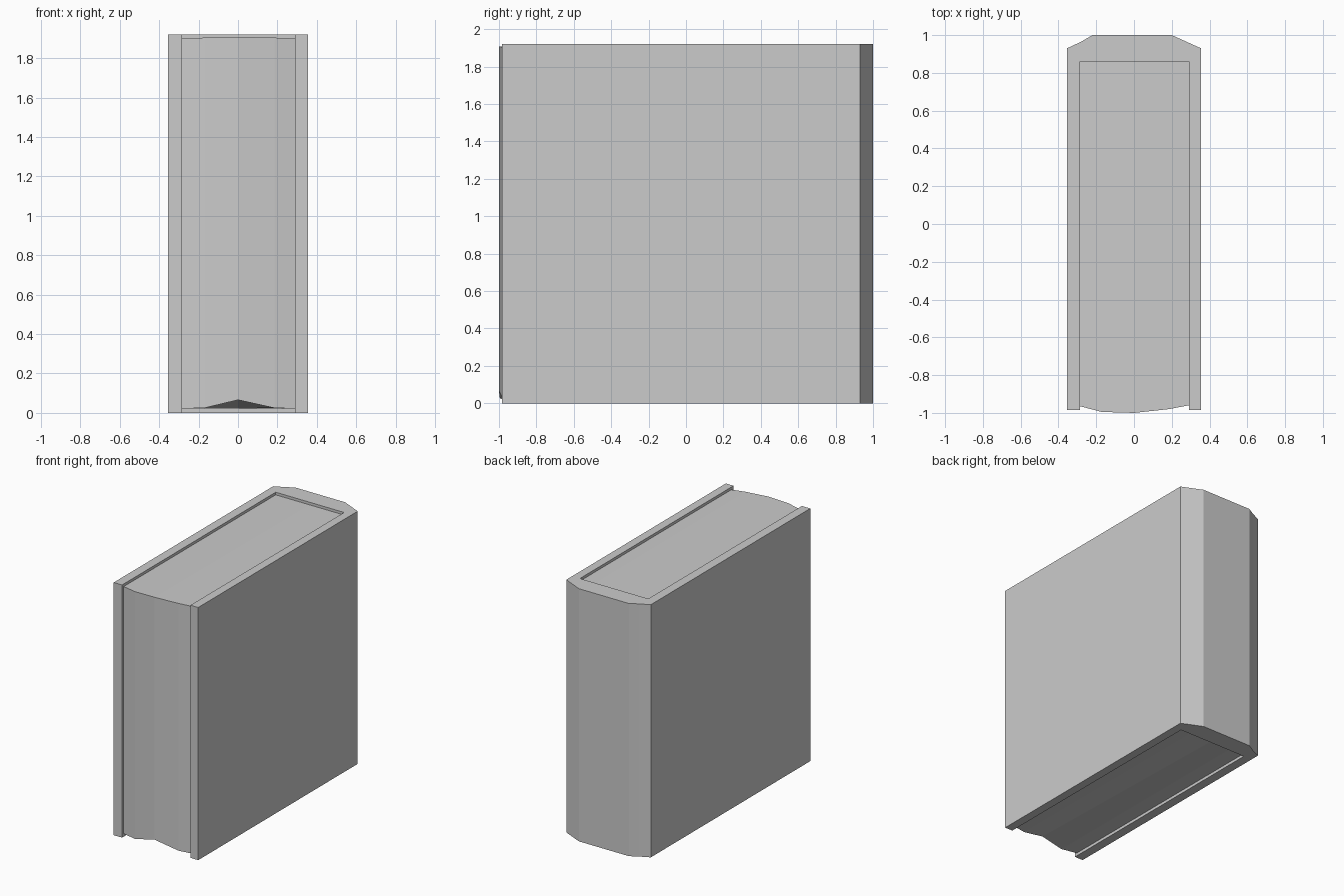
import bpy
import bmesh

if "Cube" in bpy.data.objects:
    bpy.data.objects.remove(bpy.data.objects["Cube"])

HEIGHT = 1.92


def finish(bm, name):
    bmesh.ops.recalc_face_normals(bm, faces=bm.faces[:])
    mesh = bpy.data.meshes.new(name)
    bm.to_mesh(mesh)
    bm.free()
    obj = bpy.data.objects.new(name, mesh)
    bpy.context.collection.objects.link(obj)
    return obj


# Hard cover: U-shaped outline with a bevelled spine, extruded upward
outline = [
    (-0.285, -0.985), (-0.355, -0.985), (-0.355, 0.93), (-0.28, 0.965),
    (-0.22, 1.0), (0.20, 1.0), (0.355, 0.93), (0.355, -0.985),
    (0.29, -0.985), (0.29, 0.86), (-0.285, 0.86),
]
bm = bmesh.new()
base = bm.faces.new([bm.verts.new((x, y, 0)) for x, y in outline])
grown = bmesh.ops.extrude_face_region(bm, geom=[base], use_keep_orig=True)
top = [v for v in grown["geom"] if isinstance(v, bmesh.types.BMVert)]
bmesh.ops.translate(bm, verts=top, vec=(0, 0, HEIGHT))
finish(bm, "cover")

# Page block: columns of (x, front y, front bottom z, front top z)
columns = [
    (-0.285, -0.965, 0.022, 1.90),
    (-0.17, -0.995, 0.025, 1.904),
    (0.0, -1.0, 0.066, 1.908),
    (0.185, -0.98, 0.025, 1.904),
    (0.29, -0.96, 0.022, 1.90),
]
bm = bmesh.new()
rings = []
for x, y, low, high in columns:
    points = [(x, y, low), (x, y, high), (x, 0.86, 1.90), (x, 0.86, 0.022)]
    rings.append([bm.verts.new(p) for p in points])
for a, b in zip(rings, rings[1:]):
    for i in range(4):
        j = (i + 1) % 4
        bm.faces.new((a[i], a[j], b[j], b[i]))
bm.faces.new(rings[0])
bm.faces.new(rings[-1])
finish(bm, "pages")
